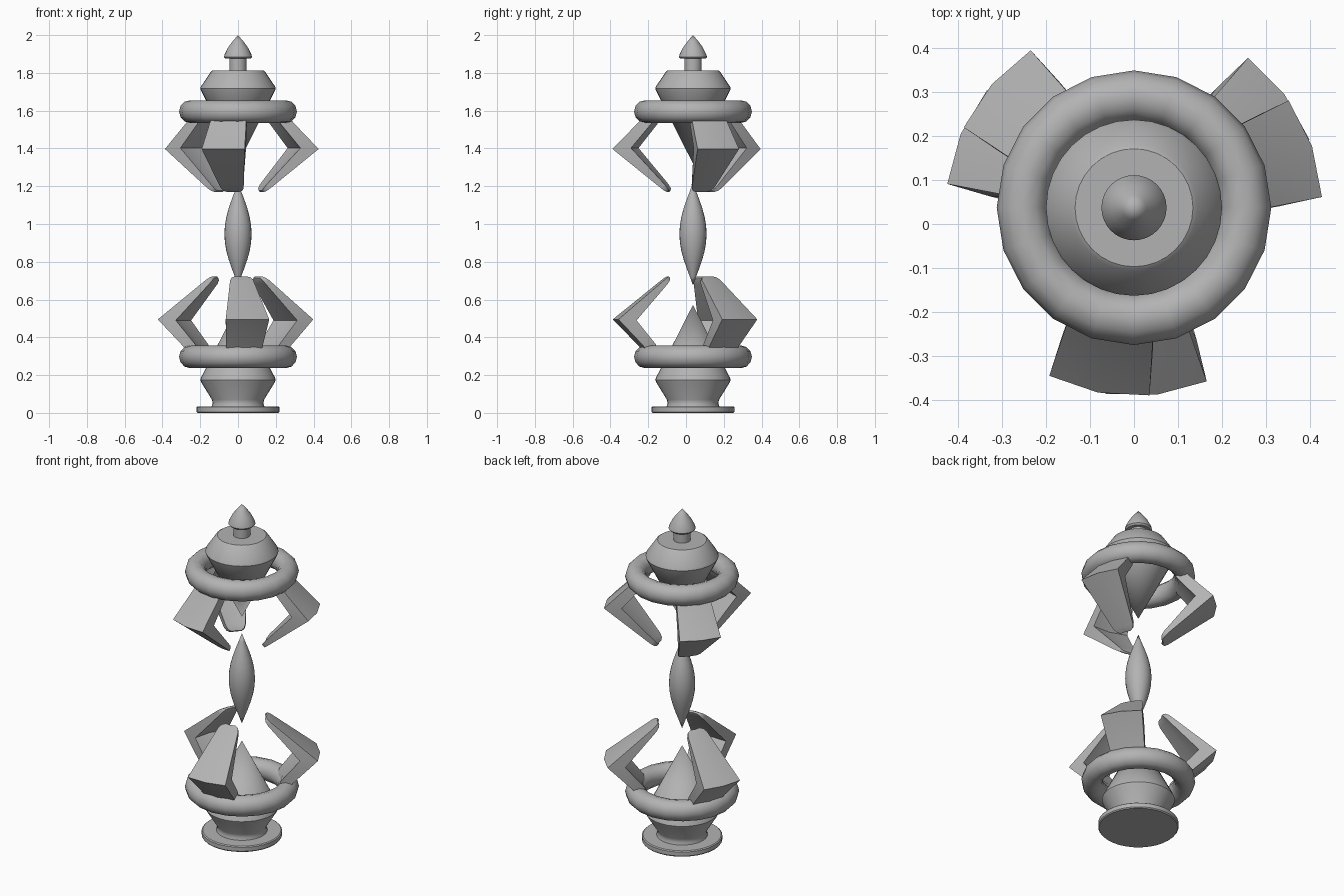
import bpy, bmesh, math
from mathutils import Matrix, Vector

cube = bpy.data.objects.get("Cube")
if cube:
    bpy.data.objects.remove(cube, do_unlink=True)

AXIS_Y = 0.037      # the central axis sits slightly behind the middle
MIRROR_Z = 1.892    # upper height = MIRROR_Z - lower height

grey = bpy.data.materials.new("stone grey")
COLOUR = (0.45, 0.45, 0.45, 1)
grey.diffuse_color = COLOUR
grey.use_nodes = True
grey.node_tree.nodes["Principled BSDF"].inputs["Base Color"].default_value = COLOUR


def finish(name, bm, angle=35):
    bmesh.ops.recalc_face_normals(bm, faces=bm.faces)
    mesh = bpy.data.meshes.new(name)
    bm.to_mesh(mesh)
    bm.free()
    mesh.materials.append(grey)
    ob = bpy.data.objects.new(name, mesh)
    ob.location.y = AXIS_Y
    bpy.context.collection.objects.link(ob)
    bpy.ops.object.select_all(action='DESELECT')
    ob.select_set(True)
    bpy.context.view_layer.objects.active = ob
    bpy.ops.object.shade_smooth_by_angle(angle=math.radians(angle))
    return ob


def lathe(name, profile, segments=32, closed=False, angle=35):
    """Spin a list of (radius, height) points around the axis."""
    bm = bmesh.new()
    verts = [bm.verts.new((r, 0, z)) for r, z in profile]
    edges = [bm.edges.new(p) for p in zip(verts, verts[1:])]
    if closed:
        edges.append(bm.edges.new((verts[-1], verts[0])))
    bmesh.ops.spin(bm, geom=verts + edges, axis=(0, 0, 1), cent=(0, 0, 0),
                   angle=math.tau, steps=segments, use_duplicate=False)
    bmesh.ops.remove_doubles(bm, verts=bm.verts, dist=1e-4)
    return finish(name, bm, angle)


def flip(points):
    return [(r, MIRROR_Z - z) for r, z in points]


# Claw stations: outer radius, outer z, inner radius, inner z, half width
CLAW = [(0.265, 0.32, 0.212, 0.335, 0.090),
        (0.290, 0.355, 0.222, 0.362, 0.098),
        (0.428, 0.495, 0.330, 0.490, 0.116),
        (0.170, 0.702, 0.150, 0.683, 0.062),
        (0.150, 0.717, 0.135, 0.703, 0.050),
        (0.137, 0.723, 0.130, 0.715, 0.030)]


def claw(name, degrees, upper):
    """Bent blade with a faceted, slightly rounded outer and inner face."""
    bm = bmesh.new()
    turn = Matrix.Rotation(math.radians(degrees), 3, 'Z')
    rings = []
    for ro, zo, ri, zi, w in CLAW:
        sag = 0.14 * w
        wi = w * 0.9
        section = [(ro - sag, -w, zo), (ro, 0, zo), (ro - sag, w, zo),
                   (ri - sag, wi, zi), (ri, 0, zi), (ri - sag, -wi, zi)]
        ring = []
        for x, y, z in section:
            ring.append(bm.verts.new(turn @ Vector((x, y, MIRROR_Z - z if upper else z))))
        rings.append(ring)
    for a, b in zip(rings, rings[1:]):
        for i in range(6):
            j = (i + 1) % 6
            bm.faces.new((a[i], a[j], b[j], b[i]))
    bm.faces.new(rings[0])
    bm.faces.new(rings[-1])
    return finish(name, bm, 40)


# Base: foot disc and spiked body
lathe("foot_disc", [(0, 0), (0.215, 0), (0.22, 0.006), (0.22, 0.03), (0.214, 0.035), (0, 0.035)])
lathe("lower_body", [(0, 0.03), (0.142, 0.03), (0.134, 0.05), (0.138, 0.07), (0.195, 0.162),
                     (0.2, 0.175), (0.195, 0.188), (0, 0.572)])

# Top: hanging spiked body, neck and finial
lathe("upper_body", flip([(0, 0.079), (0.134, 0.079), (0.144, 0.086), (0.195, 0.162),
                          (0.2, 0.175), (0.195, 0.188), (0, 0.572)]))
lathe("finial_neck", [(0.046, 1.80), (0.046, 1.885)])
lathe("finial", [(0, 1.875), (0.066, 1.875), (0.074, 1.884), (0.071, 1.897),
                 (0.052, 1.935), (0.028, 1.968), (0, 2.0)])

# Floating crystal
N = 12
lathe("crystal", [(0.072 * math.sin(math.pi * i / N) ** 1.1, 0.675 + 0.545 * i / N)
                  for i in range(N + 1)], 24)

# Rings and their three claws, slightly twisted against each other
for level, start in (("lower", -83), ("upper", -101)):
    upper = level == "upper"
    section = [(0.254 + 0.058 * math.cos(a), 0.297 + 0.06 * math.sin(a))
               for a in (math.tau * i / 12 for i in range(12))]
    lathe(level + "_ring", flip(section) if upper else section, 20, True, 45)
    for k, side in enumerate(("front", "left", "right")):
        claw(f"{level}_{side}_claw", start + 120 * k, upper)
